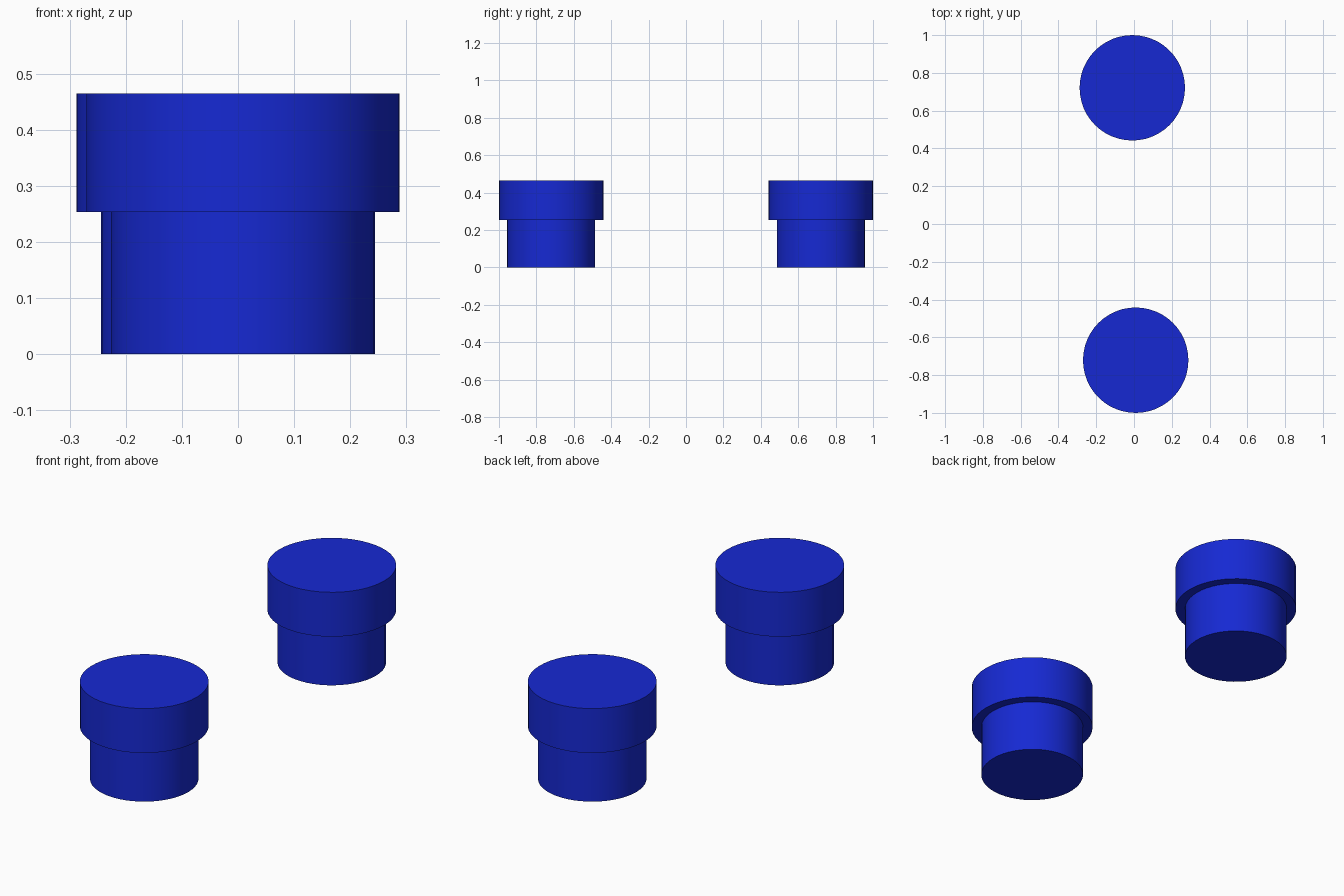
import bpy, bmesh, math

if "Cube" in bpy.data.objects:
    bpy.data.objects.remove(bpy.data.objects["Cube"])

SIDES = 48
blue = bpy.data.materials.new("blue")
blue.diffuse_color = (0.008, 0.022, 0.65, 1)
blue.use_nodes = True
blue.node_tree.nodes["Principled BSDF"].inputs["Base Color"].default_value = blue.diffuse_color

# Stepped side profile (radius, height), closed at the axis on both ends
PROFILE = [(0, 0), (0.235, 0), (0.235, 0.253),
           (0.279, 0.253), (0.279, 0.465), (0, 0.465)]


def lathe(name, x, y):
    bm = bmesh.new()
    verts = [bm.verts.new((r, 0, z)) for r, z in PROFILE]
    edges = [bm.edges.new(pair) for pair in zip(verts, verts[1:])]
    bmesh.ops.spin(bm, geom=verts + edges, cent=(0, 0, 0), axis=(0, 0, 1),
                   angle=math.tau, steps=SIDES, use_duplicate=False)
    bmesh.ops.remove_doubles(bm, verts=bm.verts, dist=1e-4)
    bmesh.ops.recalc_face_normals(bm, faces=bm.faces)
    mesh = bpy.data.meshes.new(name)
    bm.to_mesh(mesh)
    bm.free()
    mesh.materials.append(blue)
    obj = bpy.data.objects.new(name, mesh)
    bpy.context.collection.objects.link(obj)
    obj.location = (x, y, 0)
    bpy.context.view_layer.objects.active = obj
    obj.select_set(True)
    bpy.ops.object.shade_smooth_by_angle(angle=math.radians(30))
    obj.select_set(False)


# Two flanged bushings, front and back
lathe("front_bushing", 0.009, -0.721)
lathe("back_bushing", -0.009, 0.721)
